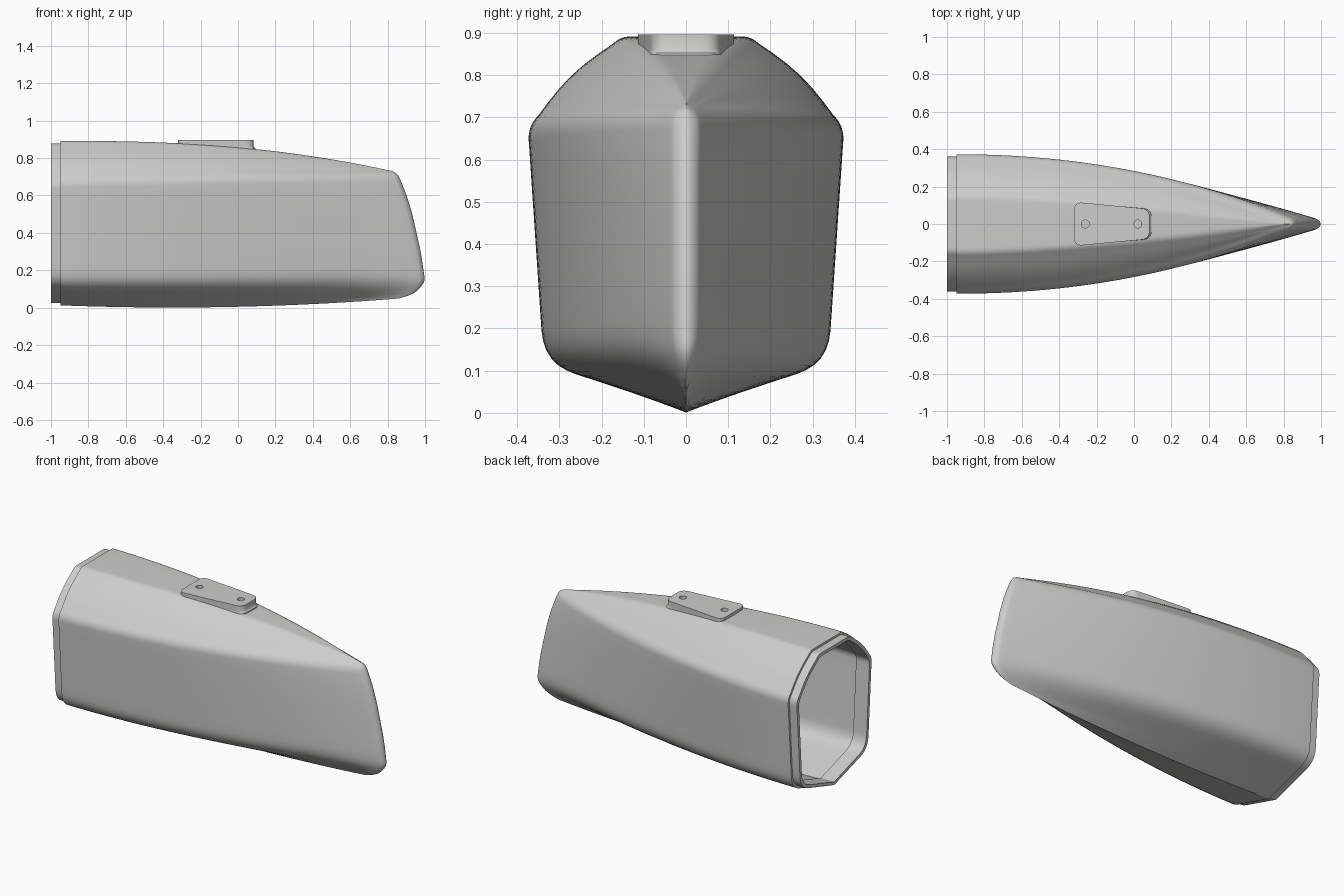
import bpy, bmesh, math
from mathutils import Vector

if "Cube" in bpy.data.objects:
    bpy.data.objects.remove(bpy.data.objects["Cube"])

grey = bpy.data.materials.new("light grey")
grey.diffuse_color = (0.61, 0.61, 0.59, 1)
grey.use_nodes = True
grey.node_tree.nodes["Principled BSDF"].inputs["Base Color"].default_value = grey.diffuse_color

STERN = -0.95
# stem outline: (height, x where the bow ends)
STEM = [(0.05, 0.86), (0.06, 0.90), (0.08, 0.945), (0.11, 0.978), (0.13, 0.991),
        (0.15, 1.0), (0.165, 0.997), (0.3, 0.977), (0.5, 0.932), (0.6, 0.902),
        (0.68, 0.870), (0.705, 0.858), (0.72, 0.845), (0.735, 0.815)]


def stem_x(z):
    if z <= STEM[0][0]:
        return STEM[0][1]
    for (z0, x0), (z1, x1) in zip(STEM, STEM[1:]):
        if z <= z1:
            return x0 + (x1 - x0) * (z - z0) / (z1 - z0)
    return STEM[-1][1]


def half_section(t):
    """Half cross-section (y, z) from keel to deck centre with rounded chines."""
    e = 0.014                                   # rounded leading edge
    cap = math.sqrt(max(0, 1 - ((t - 1 + e) / e) ** 2)) if t > 1 - e else 1
    low, up = 1 - t ** 1.85, 1 - t ** 2.1
    deck = 0.892 - 0.16 * t ** 2.45
    corners = [
        Vector((0, 0.001 + 0.048 * ((t - 0.33) / 0.67) ** 2)),
        Vector(((0.313 * low + 0.024) * cap, 0.115 + 0.035 * t ** 3)),
        Vector(((0.352 * up + 0.023) * cap, 0.68 + 0.028 * t)),
        Vector((0.155 * (1 - t ** 1.6) * cap, deck)),
        Vector((0, deck))]
    radii = [0, 0.08, 0.035, 0.025, 0]
    steps = [8, 10, 6, 2]
    arcs = []
    for i, c in enumerate(corners):
        if i in (0, 4):
            arcs.append([c])
            continue
        ends = []
        for n in (corners[i - 1], corners[i + 1]):
            length = max((n - c).length, 1e-6)
            ends.append(c.lerp(n, min(radii[i] / length, 0.45)))
        a, b = ends
        arcs.append([a.lerp(c, s / 6).lerp(c.lerp(b, s / 6), s / 6) for s in range(7)])
    pts = []
    for i, arc in enumerate(arcs):
        pts += arc
        if i < 4:
            a, b = arc[-1], arcs[i + 1][0]
            out = Vector((0.7, 0.7)) * (0.014 * (1 - t) if i == 2 else 0)
            for s in range(1, steps[i]):
                f = s / steps[i]
                pts.append(a.lerp(b, f) + out * math.sin(math.pi * f))
    return pts


def ring(t, inset=0.0, x=None):
    """Closed ring of 3D points; inset moves it inside the shell."""
    half = half_section(t)
    widest = max(p.x for p in half)
    ky = max(0.05, 1 - inset / widest) if inset else 1
    kz = 1 - inset / 0.44
    right = []
    for p in half:
        px = STERN + t * (stem_x(p.y) - STERN) if x is None else x
        right.append(Vector((px, -p.x * ky, 0.45 + (p.y - 0.45) * kz)))
    left = [Vector((p.x, -p.y, p.z)) for p in right[-2:0:-1]]
    return right + left


def loft(bm, rings):
    """Skin a list of closed rings and return the rows of vertices."""
    rows = [[bm.verts.new(p) for p in r] for r in rings]
    for a, b in zip(rows, rows[1:]):
        for i in range(len(a)):
            j = (i + 1) % len(a)
            bm.faces.new((a[i], a[j], b[j], b[i]))
    return rows


def finish(bm, name):
    bmesh.ops.remove_doubles(bm, verts=bm.verts, dist=0.0002)
    bmesh.ops.recalc_face_normals(bm, faces=bm.faces)
    me = bpy.data.meshes.new(name)
    bm.to_mesh(me)
    bm.free()
    me.materials.append(grey)
    ob = bpy.data.objects.new(name, me)
    bpy.context.collection.objects.link(ob)
    return ob


# hull shell: outer skin, stepped stern lip, then hollow inside
ts = [i / 40 for i in range(39)] + [0.97, 0.986] + \
     [0.986 + 0.014 * math.sin(math.pi / 2 * i / 6) for i in range(1, 7)]
rings = [ring(t) for t in reversed(ts)]
rings += [ring(0, 0.013), ring(0, 0.013, -1.0), ring(0, 0.033, -1.0),
          ring(0, 0.033, -0.91), ring(0.022, 0.026)]
rings += [ring(i / 20, 0.026) for i in range(1, 20)]
bm = bmesh.new()
rows = loft(bm, rings)
bm.faces.new(rows[-1])
hull = finish(bm, "hull_shell")

# mounting plate: tapered outline with rounded corners
corners = [Vector((-0.32, -0.118)), Vector((0.083, -0.080)),
           Vector((0.083, 0.080)), Vector((-0.32, 0.118))]
outline = []
for i, c in enumerate(corners):
    a = c + (corners[i - 1] - c).normalized() * 0.045
    b = c + (corners[(i + 1) % 4] - c).normalized() * 0.045
    outline += [a.lerp(c, s / 6).lerp(c.lerp(b, s / 6), s / 6) for s in range(7)]
# the front foot flares slightly where it meets the deck
levels = [(0.835, 0.014), (0.853, 0.010), (0.857, 0.004), (0.864, 0), (0.897, 0)]
bm = bmesh.new()
rows = loft(bm, [[(p.x + flare * max(0, (p.x + 0.32) / 0.4), p.y, z) for p in outline]
                 for z, flare in levels])
bm.faces.new(rows[0])
bm.faces.new(rows[-1])
plate = finish(bm, "mounting_plate")

# screw holes
for x in (-0.26, 0.02):
    bpy.ops.mesh.primitive_cylinder_add(vertices=24, radius=0.021, depth=0.06,
                                        location=(x, 0, 0.897))
    cutter = bpy.context.object
    cutter.name = "hole_cutter"
    cutter.data.materials.append(grey)
    cutter.hide_render = True
    cutter.hide_set(True)
    cut = plate.modifiers.new("screw_hole", "BOOLEAN")
    cut.operation = "DIFFERENCE"
    cut.solver = "EXACT"
    cut.object = cutter

# smooth shading with crisp edges
for ob in (hull, plate):
    bpy.ops.object.select_all(action="DESELECT")
    ob.select_set(True)
    bpy.context.view_layer.objects.active = ob
    bpy.ops.object.shade_smooth_by_angle(angle=math.radians(30))
